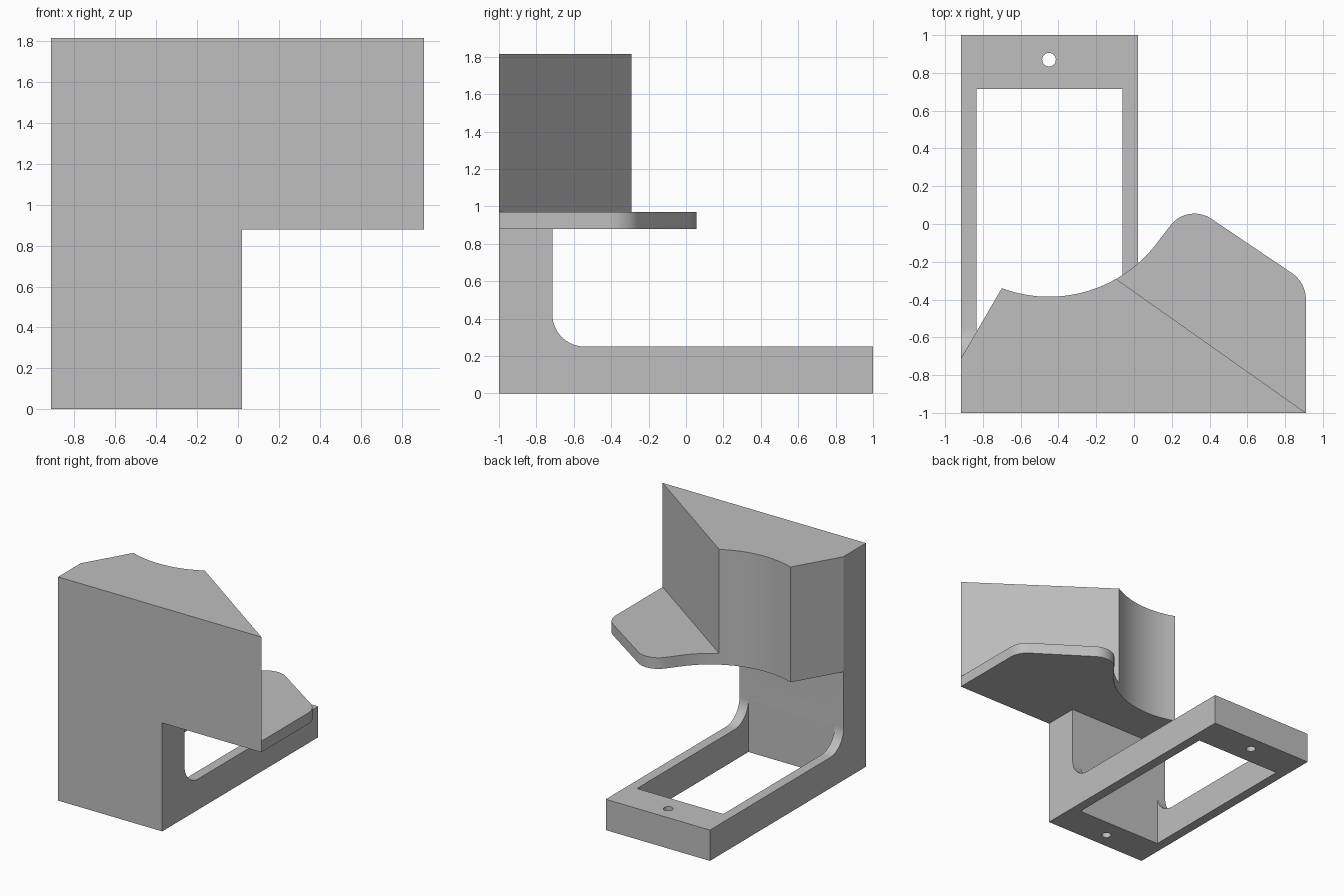
import bpy, bmesh
from math import cos, sin, radians

cube = bpy.data.objects.get("Cube")
if cube:
    bpy.data.objects.remove(cube, do_unlink=True)

grey = bpy.data.materials.new("plain grey")
grey.use_nodes = True
colour = (0.52, 0.52, 0.52, 1)
grey.diffuse_color = colour
grey.node_tree.nodes["Principled BSDF"].inputs["Base Color"].default_value = colour


def arc(cx, cy, r, start, end, n=16):
    """Points on an arc, angles in degrees."""
    angles = [radians(start + (end - start) * i / n) for i in range(n + 1)]
    return [(cx + r * cos(a), cy + r * sin(a)) for a in angles]


def prism(name, outline, low, high, axis="z"):
    """Extrude an outline: (x, y) along z, or (y, z) along x."""
    bm = bmesh.new()
    place = (lambda a, b: (a, b, low)) if axis == "z" else (lambda a, b: (low, a, b))
    face = bm.faces.new([bm.verts.new(place(a, b)) for a, b in outline])
    new = bmesh.ops.extrude_face_region(bm, geom=[face])["geom"]
    step = (0, 0, high - low) if axis == "z" else (high - low, 0, 0)
    bmesh.ops.translate(bm, vec=step, verts=[v for v in new if isinstance(v, bmesh.types.BMVert)])
    bmesh.ops.recalc_face_normals(bm, faces=bm.faces)
    mesh = bpy.data.meshes.new(name)
    bm.to_mesh(mesh)
    bm.free()
    mesh.materials.append(grey)
    obj = bpy.data.objects.new(name, mesh)
    bpy.context.collection.objects.link(obj)
    return obj


def cut(target, cutter):
    cutter.hide_render = True
    cutter.hide_set(True)
    cutter.display_type = "WIRE"
    mod = target.modifiers.new(cutter.name, "BOOLEAN")
    mod.operation = "DIFFERENCE"
    mod.solver = "EXACT"
    mod.object = cutter


left, right, front, back = 0.91, -0.915, -1.0, 1.0
shelf_z, step_z, top_z = 0.88, 0.97, 1.815
base_z, wall_y, fillet = 0.25, -0.715, 0.175

# L-shaped stand with a rounded inner corner
side = [(front, 0), (back, 0), (back, base_z)]
side += arc(wall_y + fillet, base_z + fillet, fillet, 270, 180)
side += [(wall_y, shelf_z), (front, shelf_z)]
stand = prism("stand", side, right, 0.02, "x")

# Window through the base, flush with the wall
x0, x1 = -0.835, -0.06
cut(stand, prism("window_cutter", [(x0, wall_y), (x1, wall_y), (x1, -wall_y), (x0, -wall_y)], -0.1, 0.6))

# Screw holes at the back and under the wall
for name, y in (("back_hole_cutter", 0.87), ("front_hole_cutter", -0.87)):
    cut(stand, prism(name, arc(-0.45, y, 0.036, 0, 348.75, 31), -0.1, 0.3))

# Outline pieces shared by the shelf and the upper block
scoop = (-0.45, 0.332, 0.717)
tip_angle, scoop_mid, scoop_end = -36, -60.3, -110.4
corner = [(right, -0.71), (right, front), (left, front)]

# Shelf plate with two rounded corners
shelf = corner + arc(0.74, -0.40, 0.17, 0, 55)
shelf += arc(0.32, -0.105, 0.16, 55, 144)
shelf += arc(*scoop, tip_angle, scoop_mid) + arc(*scoop, scoop_mid, scoop_end)[1:]
shelf_plate = prism("shelf_plate", shelf, shelf_z, step_z)

# Upper block, cut off along the diagonal
block = corner + arc(*scoop, scoop_mid, scoop_end)
upper_block = prism("upper_block", block, step_z, top_z)

# Smooth the curved walls, keep the edges sharp
bpy.ops.object.select_all(action="DESELECT")
for obj in (stand, shelf_plate, upper_block):
    obj.select_set(True)
bpy.context.view_layer.objects.active = stand
bpy.ops.object.shade_smooth_by_angle(angle=radians(30))
